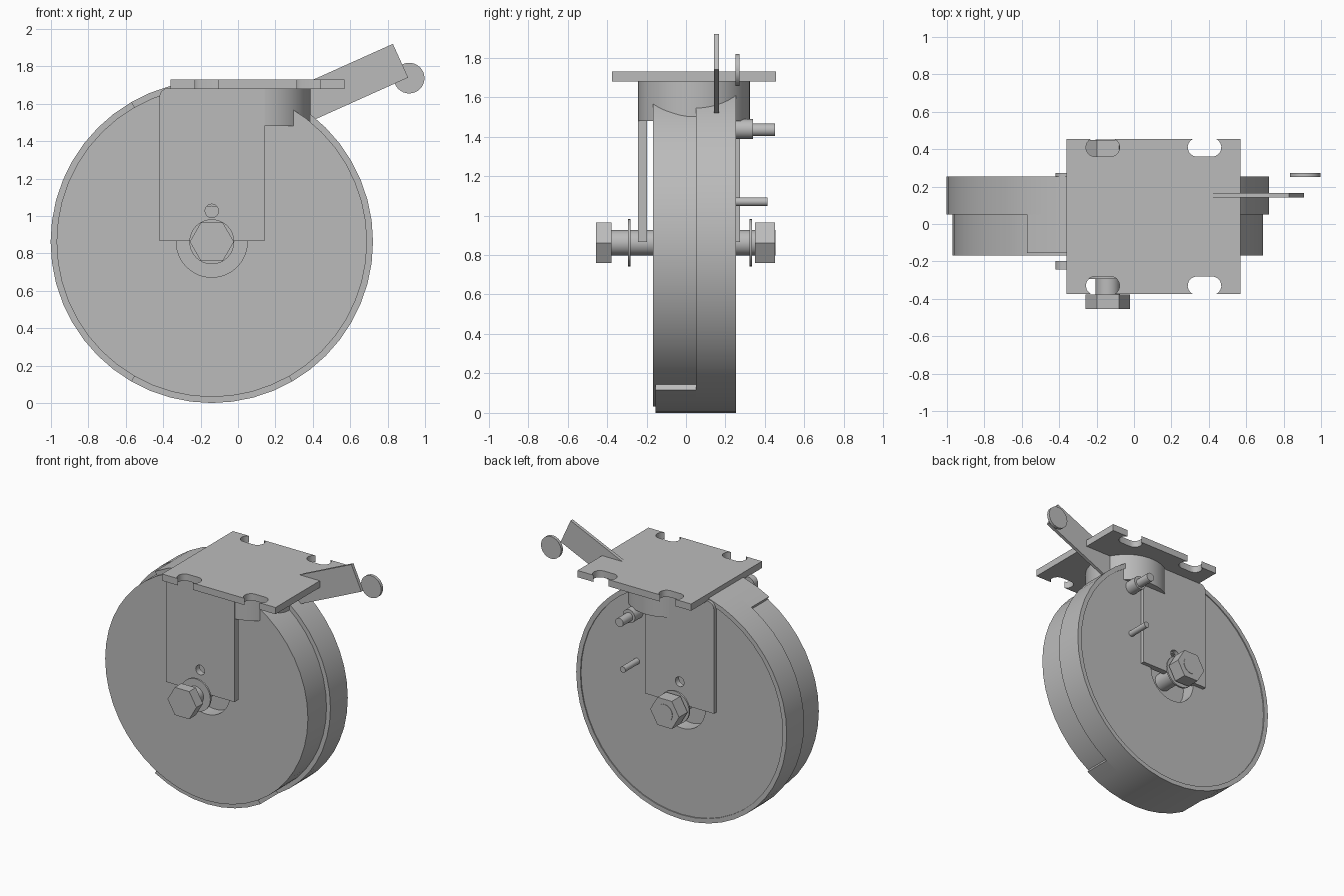
import bpy, bmesh, math
from mathutils import Matrix

old = bpy.data.objects.get("Cube")
if old:
    bpy.data.objects.remove(old, do_unlink=True)

grey = bpy.data.materials.new("steel_grey")
grey.use_nodes = True
COL = (0.5, 0.5, 0.5, 1)
grey.diffuse_color = COL
grey.node_tree.nodes["Principled BSDF"].inputs["Base Color"].default_value = COL

CX, CZ = -0.14, 0.862          # axle position
PX, PY = 0.105, 0.04           # mounting plate centre


def finish(ob):
    """Assign the colour and smooth only the soft edges."""
    ob.data.materials.clear()
    ob.data.materials.append(grey)
    bpy.ops.object.select_all(action='DESELECT')
    ob.select_set(True)
    bpy.context.view_layer.objects.active = ob
    bpy.ops.object.shade_smooth_by_angle(angle=math.radians(30))
    return ob


def from_bmesh(name, bm):
    bmesh.ops.recalc_face_normals(bm, faces=bm.faces)
    me = bpy.data.meshes.new(name)
    bm.to_mesh(me)
    bm.free()
    ob = bpy.data.objects.new(name, me)
    bpy.context.collection.objects.link(ob)
    return finish(ob)


def lathe(name, profile, start=0, sweep=360, steps=48):
    """Turn a closed (radius, y) profile about the axle."""
    bm = bmesh.new()
    full = sweep == 360
    rings = []
    for i in range(steps if full else steps + 1):
        a = math.radians(start + sweep * i / steps)
        rings.append([bm.verts.new((CX + r * math.cos(a), y, CZ + r * math.sin(a)))
                      for r, y in profile])
    n = len(profile)
    for i in range(steps):
        a, b = rings[i], rings[(i + 1) % len(rings)]
        for j in range(n):
            k = (j + 1) % n
            if profile[j][0] or profile[k][0]:
                bm.faces.new((a[j], a[k], b[k], b[j]))
    if not full:
        bm.faces.new(rings[0])
        bm.faces.new(rings[-1])
    bmesh.ops.remove_doubles(bm, verts=bm.verts, dist=1e-5)
    return from_bmesh(name, bm)


def rod(name, x, z, r, y0, y1, sides=32):
    """Cylinder or prism lying along y."""
    bm = bmesh.new()
    m = (Matrix.Translation((x, (y0 + y1) / 2, z)) @ Matrix.Rotation(math.pi / 2, 4, 'X')
         @ Matrix.Rotation(math.pi / 2, 4, 'Z'))
    bmesh.ops.create_cone(bm, cap_ends=True, segments=sides, radius1=r, radius2=r,
                          depth=y1 - y0, matrix=m)
    return from_bmesh(name, bm)


def sheet(name, loops, a, b, upright=True):
    """Flat outline with holes, given thickness from a to b."""
    cu = bpy.data.curves.new(name, 'CURVE')
    cu.dimensions = '2D'
    cu.fill_mode = 'BOTH'
    cu.extrude = (b - a) / 2
    for pts in loops:
        sp = cu.splines.new('POLY')
        sp.points.add(len(pts) - 1)
        for p, (u, v) in zip(sp.points, pts):
            p.co = (u, v, 0, 1)
        sp.use_cyclic_u = True
    tmp = bpy.data.objects.new(name + "_outline", cu)
    bpy.context.collection.objects.link(tmp)
    dg = bpy.context.evaluated_depsgraph_get()
    me = bpy.data.meshes.new_from_object(tmp.evaluated_get(dg))
    bpy.data.objects.remove(tmp, do_unlink=True)
    mid = (a + b) / 2
    if upright:
        me.transform(Matrix.Translation((0, mid, 0)) @ Matrix.Rotation(math.pi / 2, 4, 'X'))
    else:
        me.transform(Matrix.Translation((0, 0, mid)))
    bm = bmesh.new()
    bm.from_mesh(me)
    bpy.data.meshes.remove(me)
    bmesh.ops.remove_doubles(bm, verts=bm.verts, dist=1e-5)
    return from_bmesh(name, bm)


def arc(x, y, r, a0, a1, n=8):
    return [(x + r * math.cos(math.radians(a0 + (a1 - a0) * i / n)),
             y + r * math.sin(math.radians(a0 + (a1 - a0) * i / n))) for i in range(n + 1)]


# Wheel: core with a recessed hub on both sides, and the tread around it
lathe("wheel_core", [(0, -0.07), (0.19, -0.07), (0.19, -0.168), (0.83, -0.168),
                     (0.83, 0.245), (0.19, 0.245), (0.19, 0.14), (0, 0.14)])
lathe("tread", [(0.828, 0.05), (0.862, 0.05), (0.862, 0.253), (0.828, 0.253)])
for name, start in (("upper", 60), ("lower", 240)):
    lathe(name + "_tread_block", [(0.825, -0.155), (0.862, -0.155), (0.862, 0.052), (0.825, 0.052)],
          start, 60, 8)

# Fork legs with a small round hole above the axle
leg = [(-0.42, 0.865), (0.142, 0.865), (0.142, 1.685)] + arc(-0.37, 1.635, 0.05, 90, 180, 6)
hole = arc(CX, 1.027, 0.036, 0, 345, 23)
for name, y0, y1 in (("front", -0.243, -0.197), ("back", 0.23, 0.274)):
    sheet(name + "_fork_leg", [leg, hole], y0, y1)

# Axle bolt, washers and nut
rod("axle", CX, CZ, 0.065, -0.4, 0.453)
rod("bolt_head", CX, CZ, 0.118, -0.455, -0.378, 6)
rod("nut", CX, CZ, 0.118, 0.35, 0.45, 6)
rod("front_washer", CX, CZ, 0.12, -0.295, -0.282)
rod("back_washer", CX, CZ, 0.12, 0.322, 0.335)

# Swivel housing under the plate
bm = bmesh.new()
bmesh.ops.create_cone(bm, cap_ends=True, segments=48, radius1=0.283, radius2=0.283, depth=0.21,
                      matrix=Matrix.Translation((PX, PY, 1.585)))
from_bmesh("swivel_housing", bm)

# Mounting plate with four open slots
HX, HY = 0.465, 0.415
side = [(-HX, -HY)]
for sx in (-0.272, 0.272):
    cy = -HY + 0.045
    side += arc(sx - 0.04, cy, 0.05, -116, -270) + arc(sx + 0.04, cy, 0.05, 90, -64)
side.append((HX, -HY))
outline = side + [(-x, -y) for x, y in side]
sheet("mounting_plate", [[(x + PX, y + PY) for x, y in outline]], 1.68, 1.73, upright=False)

# Brake lever and its pedal disc
lever = [(0.32, 1.475), (0.91, 1.74), (0.828, 1.92), (0.238, 1.655)]
sheet("brake_lever", [lever], 0.143, 0.167)
rod("pedal_disc", 0.915, 1.737, 0.082, 0.25, 0.272)

# Brake pins on the back
rod("upper_pin_collar", 0.23, 1.438, 0.05, 0.24, 0.34)
rod("upper_pin", 0.23, 1.434, 0.032, 0.24, 0.452)
rod("lower_pin", 0.23, 1.07, 0.022, 0.24, 0.412)
